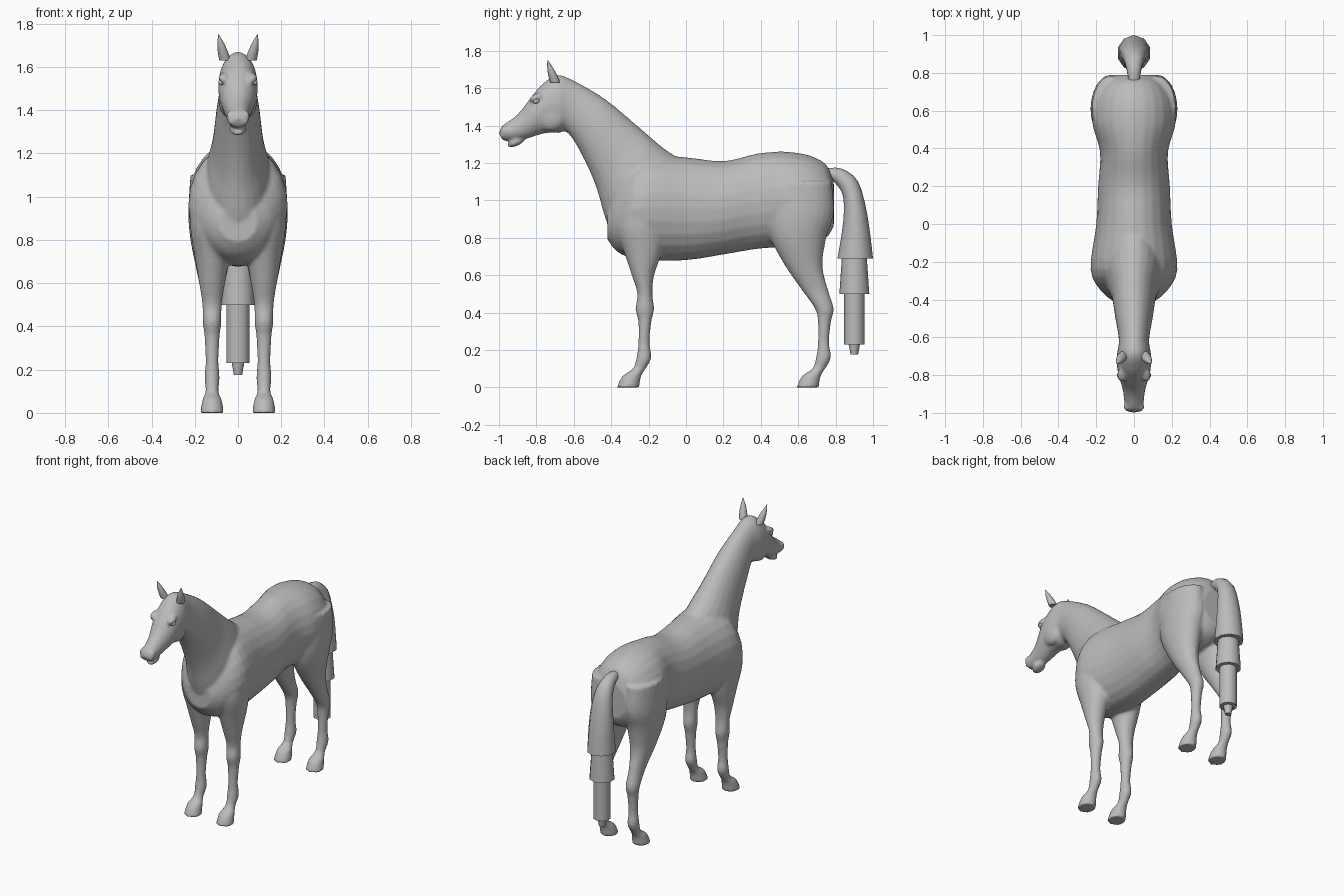
import bpy
import bmesh
from math import sin, cos, pi
from mathutils import Vector, Matrix

default_cube = bpy.data.objects.get("Cube")
if default_cube:
    bpy.data.objects.remove(default_cube, do_unlink=True)

# Single coat colour
coat = bpy.data.materials.new("coat_grey")
coat.use_nodes = True
coat_colour = (.5, .5, .5, 1)
coat.diffuse_color = coat_colour
shader = coat.node_tree.nodes["Principled BSDF"]
shader.inputs["Base Color"].default_value = coat_colour
shader.inputs["Roughness"].default_value = .8


def spline(sections, steps):
    """Insert smoothly interpolated sections between the given ones."""
    result = []
    last = len(sections) - 1
    for i in range(last):
        before, start = sections[max(i - 1, 0)], sections[i]
        end, after = sections[i + 1], sections[min(i + 2, last)]
        for step in range(steps):
            t = step / steps
            section = []
            for a, b, c, d in zip(before, start, end, after):
                slope_in, slope_out = (c - a) / 2, (d - b) / 2
                cubic = 2 * (b - c) + slope_in + slope_out
                square = 3 * (c - b) - 2 * slope_in - slope_out
                section.append(((cubic * t + square) * t + slope_in) * t + b)
            result.append(section)
    return result + [sections[last]]


def slanted(rows):
    """Sections on the centre line, given by two opposite edge points and half width."""
    return [(ay, az, by, bz, 0, width) for ay, az, by, bz, width in rows]


def upright(rows):
    """Vertical sections on the centre line: y, top, bottom, half width."""
    return [(y, top, y, bottom, 0, width) for y, top, bottom, width in rows]


def level(rows, x):
    """Horizontal sections: y, z, half depth, half width."""
    return [(y - depth, z, y + depth, z, x, width) for y, z, depth, width in rows]


def loft(bm, sections, side=1, sides=24, steps=4):
    """Skin a row of oval sections and cap both ends."""
    angles = [2 * pi * i / sides for i in range(sides)]
    loops = []
    for ay, az, by, bz, x, width in spline(sections, steps):
        middle = Vector((x * side, (ay + by) / 2, (az + bz) / 2))
        depth = Vector((0, ay - by, az - bz)) / 2
        across = Vector((width, 0, 0))
        loops.append([bm.verts.new(middle + depth * cos(angle) + across * sin(angle))
                      for angle in angles])
    for low, high in zip(loops, loops[1:]):
        for i in range(sides):
            bm.faces.new((low[i - 1], low[i], high[i], high[i - 1]))
    bm.faces.new(loops[0])
    bm.faces.new(loops[-1])


def ellipsoid(bm, centre, size, tilt=0):
    matrix = (Matrix.Translation(centre) @ Matrix.Rotation(tilt, 4, "X")
              @ Matrix.Diagonal((*size, 1)))
    bmesh.ops.create_uvsphere(bm, u_segments=20, v_segments=12, radius=1, matrix=matrix)


def finish(name, bm):
    bmesh.ops.recalc_face_normals(bm, faces=bm.faces)
    mesh = bpy.data.meshes.new(name)
    bm.to_mesh(mesh)
    bm.free()
    mesh.materials.append(coat)
    obj = bpy.data.objects.new(name, mesh)
    bpy.context.collection.objects.link(obj)
    bpy.ops.object.select_all(action="DESELECT")
    obj.select_set(True)
    bpy.context.view_layer.objects.active = obj
    bpy.ops.object.shade_smooth_by_angle(angle=pi / 4)
    return obj


# Trunk from rump to chest
trunk = upright([
    (.79, 1.1, .86, .1),
    (.75, 1.19, .8, .16),
    (.66, 1.24, .76, .21),
    (.53, 1.26, .75, .22),
    (.38, 1.25, .74, .18),
    (.2, 1.21, .71, .19),
    (0, 1.23, .68, .2),
    (-.24, 1.24, .68, .23),
    (-.36, 1.1, .72, .17),
    (-.42, .97, .79, .09),
])

# Neck and head from withers to muzzle
neck_and_head = slanted([
    (0, 1.2, -.36, .75, .13),
    (-.12, 1.28, -.43, .9, .15),
    (-.25, 1.39, -.48, 1.07, .12),
    (-.43, 1.54, -.55, 1.23, .1),
    (-.6, 1.64, -.63, 1.36, .08),
    (-.69, 1.67, -.68, 1.36, .09),
    (-.77, 1.62, -.74, 1.36, .09),
    (-.83, 1.55, -.79, 1.35, .08),
    (-.9, 1.46, -.85, 1.33, .06),
    (-.98, 1.4, -.93, 1.32, .05),
    (-1, 1.36, -.98, 1.32, .04),
])


def whole_leg(hoof_y, upper):
    """Upper leg set on the shared shape of hoof, pastern, cannon and joint."""
    lower = [
        (0, 0, .06, .055),
        (.02, .06, .05, .045),
        (.06, .1, .035, .03),
        (.085, .16, .04, .035),
        (.085, .24, .03, .03),
        (.09, .35, .035, .035),
        (.09, .42, .05, .043),
    ]
    placed = [(hoof_y + y, z, depth, width) for y, z, depth, width in lower]
    return level(placed + upper, x=.12)


front_leg = whole_leg(-.31, [
    (-.22, .5, .04, .045),
    (-.23, .6, .06, .06),
    (-.23, .72, .1, .08),
    (-.24, .85, .13, .1),
    (-.24, 1, .12, .1),
])
hind_leg = whole_leg(.65, [
    (.69, .52, .07, .045),
    (.63, .65, .1, .07),
    (.6, .8, .15, .1),
    (.61, .93, .18, .11),
    (.62, 1.1, .16, .1),
])

body = bmesh.new()
loft(body, trunk)
loft(body, neck_and_head)
ellipsoid(body, (0, -.91, 1.31), (.04, .05, .02), tilt=.4)  # lower lip
for side in (-1, 1):
    loft(body, front_leg, side)
    loft(body, hind_leg, side)
    ellipsoid(body, (.05 * side, -.72, 1.45), (.04, .08, .08))  # cheek
    ellipsoid(body, (.065 * side, -.8, 1.55), (.025, .04, .02), tilt=.4)  # brow
    ellipsoid(body, (.035 * side, -.97, 1.37), (.02, .02, .03))  # nostril rim
horse = finish("horse_body", body)

# Fuse the muscle groups into one skin
fuse = horse.modifiers.new("fuse", "REMESH")
fuse.mode = "VOXEL"
fuse.voxel_size = .01
fuse.use_smooth_shade = True
soften = horse.modifiers.new("soften", "SMOOTH")
soften.factor = .5
soften.iterations = 5

# Ears leaning outwards and forwards to a point, and eyes
ear = []
for step in range(5):
    rise = step / 4
    taper = .025 * (1.05 - rise ** 2)
    ear += level([(-.7 - .04 * rise, 1.63 + .12 * rise, taper, taper)], x=.06 + .03 * rise)
for side, label in ((-1, "right"), (1, "left")):
    bm = bmesh.new()
    loft(bm, ear, side, sides=12)
    finish(label + "_ear", bm)
    bm = bmesh.new()
    ellipsoid(bm, (.076 * side, -.8, 1.53), (.014, .018, .012), tilt=.4)
    finish(label + "_eye", bm)

# Tail: a curved dock above three stacked tufts
dock = slanted([
    (.75, 1.17, .76, 1.12, .03),
    (.83, 1.17, .8, 1.09, .04),
    (.92, 1.1, .84, 1.02, .06),
    (.97, .92, .84, .88, .08),
    (1, .69, .81, .69, .09),
])
bm = bmesh.new()
loft(bm, dock, sides=10, steps=3)
finish("tail_dock", bm)

tufts = {
    "tail_middle": (.72, .065, .5, .08),
    "tail_lower": (.52, .055, .23, .055),
    "tail_tip": (.25, .034, .175, .02),
}
for name, (top, top_radius, bottom, bottom_radius) in tufts.items():
    bm = bmesh.new()
    rows = [(.9, top, top_radius, top_radius), (.9, bottom, bottom_radius, bottom_radius)]
    loft(bm, level(rows, x=0), sides=10, steps=1)
    finish(name, bm)
